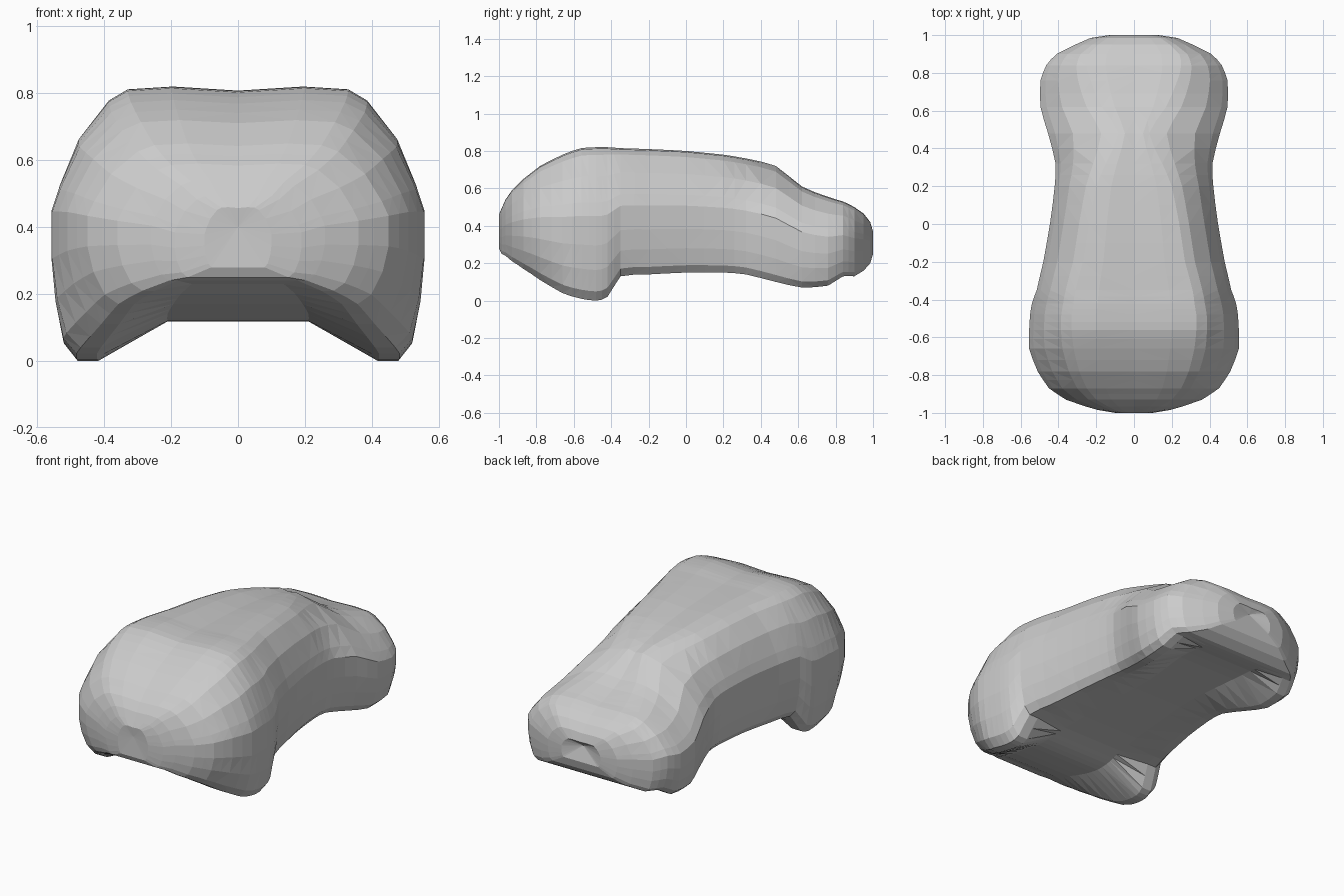
import bpy
import bmesh
from mathutils import Vector

cube = bpy.data.objects.get("Cube")
if cube:
    bpy.data.objects.remove(cube, do_unlink=True)

# Body stations: y, half width, half width of flat top, top, side bottom, centre bottom
STATIONS = [
    (-1.0, .10, .05, .46, .28, .28),
    (-.985, .19, .10, .495, .25, .25),
    (-.965, .26, .14, .54, .24, .24),
    (-.93, .36, .20, .59, .21, .23),
    (-.87, .45, .25, .65, .17, .20),
    (-.78, .51, .29, .72, .11, .17),
    (-.66, .555, .32, .78, .04, .14),
    (-.56, .555, .33, .815, .01, .12),
    (-.48, .55, .33, .82, 0, .12),
    (-.42, .54, .32, .82, .02, .13),
    (-.35, .515, .31, .815, .13, .14),
    (-.2, .48, .27, .81, .14, .15),
    (0, .445, .24, .80, .15, .155),
    (.2, .42, .20, .78, .15, .16),
    (.32, .415, .15, .76, .14, .16),
    (.48, .455, .08, .72, .10, .16),
    (.62, .495, .17, .61, .07, .16),
    (.76, .495, .23, .555, .08, .15),
    (.84, .465, .25, .53, .13, .135),
    (.9, .41, .24, .50, .13, .13),
    (.95, .31, .19, .465, .16, .16),
    (.985, .23, .14, .42, .2, .2),
    (1.0, .13, .08, .37, .25, .25),
]


def half_ring(station):
    """Half a cross-section, from the top centre down to the bottom centre."""
    y, w, top_w, top, low, mid_low = station
    h = top - low
    # the lower corners are more rounded towards the nose
    tuck = min(.5, max(0, (-.6 - y) / .4))

    def shoulder(out, drop):
        return top_w + out * (w - top_w), top - drop * h

    points = [(0, top - .015 * h), (top_w * .6, top), shoulder(0, .01)]
    points += [shoulder(.25, .05), shoulder(.65, .19), shoulder(.9, .36)]
    points += [(w, low + .55 * h), (w, low + .36 * h)]
    points += [(w * (.98 - .04 * tuck), low + .2 * h)]
    points += [(w * (.94 - .11 * tuck), low + .06 * h)]
    points += [(w * (.87 - .15 * tuck), low), (w * (.76 - .14 * tuck), low)]
    points += [(w * .38, mid_low), (0, mid_low)]
    return [Vector((x, y, z)) for x, z in points]


def smooth_stations(rows):
    """Add a curved in-between station in each long gap."""
    out = []
    for i, row in enumerate(rows[:-1]):
        out.append(row)
        nxt = rows[i + 1]
        if nxt[0] - row[0] > .05:
            before, after = rows[max(i - 1, 0)], rows[min(i + 2, len(rows) - 1)]
            mid = [(a + b) / 2 + (a + b - p - q) / 24
                   for p, a, b, q in zip(before, row, nxt, after)]
            mid[0] = (row[0] + nxt[0]) / 2
            out.append(tuple(mid))
    return out + [rows[-1]]


# Grey body colour
grey = bpy.data.materials.new("body_grey")
grey.use_nodes = True
grey.diffuse_color = (.6, .6, .6, 1)
grey.node_tree.nodes["Principled BSDF"].inputs["Base Color"].default_value = (.6, .6, .6, 1)

# Lofted body shell
bm = bmesh.new()
rings = []
for station in smooth_stations(STATIONS):
    half = half_ring(station)
    mirrored = [Vector((-p.x, p.y, p.z)) for p in half[-2:0:-1]]
    rings.append([bm.verts.new(p) for p in half + mirrored])
count = len(rings[0])
for a, b in zip(rings, rings[1:]):
    for i in range(count):
        j = (i + 1) % count
        bm.faces.new((a[i], a[j], b[j], b[i]))

# Nose and tail closed by fans, the tail slightly dimpled
for ring, pole in ((rings[0], (0, -.995, .4)), (rings[-1], (0, .975, .34))):
    tip = bm.verts.new(pole)
    for i in range(count):
        bm.faces.new((ring[i], ring[(i + 1) % count], tip))

bmesh.ops.recalc_face_normals(bm, faces=bm.faces)
bmesh.ops.triangulate(bm, faces=bm.faces, quad_method="SHORT_EDGE")
mesh = bpy.data.meshes.new("car_body")
bm.to_mesh(mesh)
bm.free()
mesh.materials.append(grey)
body = bpy.data.objects.new("car_body", mesh)
bpy.context.collection.objects.link(body)
